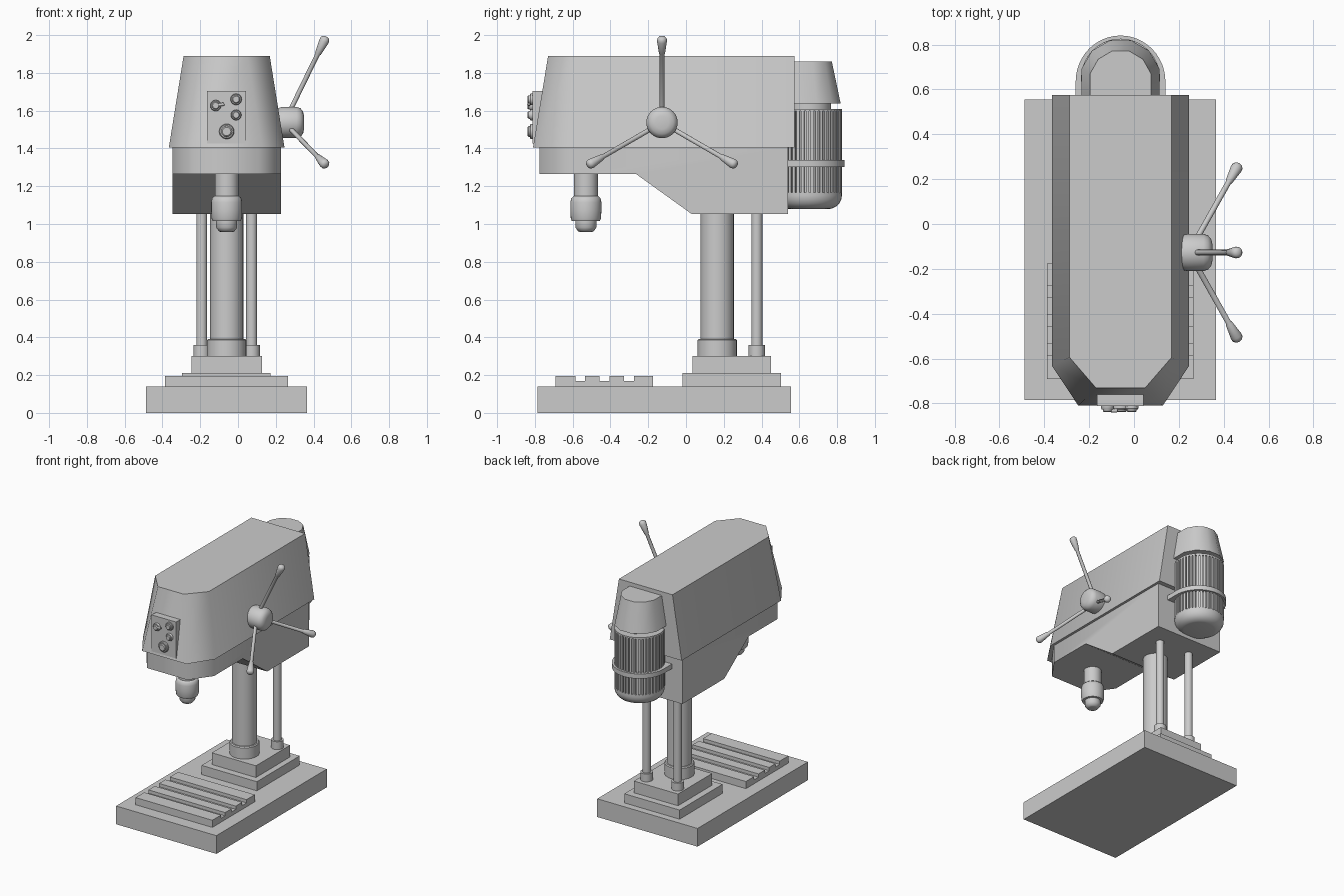
import bpy, bmesh
from math import sin, cos, pi, radians
from mathutils import Matrix, Vector

if "Cube" in bpy.data.objects:
    bpy.data.objects.remove(bpy.data.objects["Cube"])

CX = -0.06  # centre line of the machine


def finish(name, bm, angle=None):
    bmesh.ops.recalc_face_normals(bm, faces=bm.faces)
    me = bpy.data.meshes.new(name)
    bm.to_mesh(me)
    bm.free()
    ob = bpy.data.objects.new(name, me)
    bpy.context.collection.objects.link(ob)
    if angle:
        bpy.ops.object.select_all(action='DESELECT')
        ob.select_set(True)
        bpy.context.view_layer.objects.active = ob
        bpy.ops.object.shade_smooth_by_angle(angle=radians(angle))
    return ob


def loft(name, rings, angle=None):
    """Closed solid through rings of 3D points."""
    bm = bmesh.new()
    vs = [[bm.verts.new(p) for p in r] for r in rings]
    n = len(vs[0])
    for a, b in zip(vs, vs[1:]):
        for i in range(n):
            j = (i + 1) % n
            bm.faces.new((a[i], a[j], b[j], b[i]))
    bm.faces.new(vs[0])
    bm.faces.new(vs[-1])
    return finish(name, bm, angle)


def box(name, x0, x1, y0, y1, z0, z1):
    sq = [(x0, y0), (x1, y0), (x1, y1), (x0, y1)]
    return loft(name, [[(x, y, z) for x, y in sq] for z in (z0, z1)])


def lathe(name, prof, mat, seg=32, angle=35):
    """Revolve (radius, height) pairs about the local z of mat."""
    rings = [[mat @ Vector((r * cos(2 * pi * i / seg), r * sin(2 * pi * i / seg), h))
              for i in range(seg)] for r, h in prof]
    return loft(name, rings, angle)


def at(x, y, z=0.0):
    return Matrix.Translation((x, y, z))


def u_shape(half, back, cy, depth, z, angles):
    """Plan outline: straight sides from the body, rounded rear end."""
    pts = [(CX + half, back)]
    pts += [(CX + half * cos(a) / max(cos(angles[0]), 0.1), cy + depth * sin(a)) for a in angles]
    pts += [(CX - half, back)]
    return [(x, y, z) for x, y in pts]


# Base plate and slotted table
box("base_plate", -0.487, 0.366, -0.785, 0.555, 0, 0.14)
teeth = [(-0.69, 0.195), (-0.585, 0.195), (-0.585, 0.17), (-0.535, 0.17), (-0.535, 0.195),
         (-0.458, 0.195), (-0.458, 0.17), (-0.405, 0.17), (-0.405, 0.195),
         (-0.328, 0.195), (-0.328, 0.17), (-0.275, 0.17), (-0.275, 0.195),
         (-0.175, 0.195), (-0.175, 0.13), (-0.69, 0.13)]
loft("slotted_table", [[(x, y, z) for y, z in teeth] for x in (-0.387, 0.265)])

# Column foot, column and rear rods
box("foot_lower", -0.297, 0.173, -0.018, 0.502, 0.135, 0.21)
box("foot_upper", -0.247, 0.128, 0.035, 0.45, 0.205, 0.30)
lathe("column", [(0.104, 0.29), (0.104, 0.385), (0.098, 0.392), (0.088, 0.392), (0.088, 1.1)],
      at(CX, 0.165))
for side, name in ((-1, "left"), (1, "right")):
    lathe(name + "_rod", [(0.044, 0.29), (0.044, 0.36), (0.029, 0.36), (0.029, 1.1)],
          at(CX + side * 0.132, 0.375), 24)

# Lower housing: side profile extruded, front corners cut off
prof = [(-0.775, 1.41), (-0.775, 1.265), (-0.265, 1.265), (0.03, 1.053), (0.54, 1.053), (0.54, 1.41)]
bm = bmesh.new()
f = bm.faces.new([bm.verts.new((CX - 0.287, y, z)) for y, z in prof])
ext = bmesh.ops.extrude_face_region(bm, geom=[f])
bmesh.ops.translate(bm, vec=(0.574, 0, 0),
                    verts=[g for g in ext["geom"] if isinstance(g, bmesh.types.BMVert)])
for s in (-1, 1):
    cut = bmesh.ops.bisect_plane(bm, geom=bm.verts[:] + bm.edges[:] + bm.faces[:],
                                 plane_co=(CX + s * 0.287, -0.615, 0),
                                 plane_no=Vector((s * 0.16, -0.115, 0)).normalized(),
                                 clear_outer=True)
    bmesh.ops.contextual_create(bm, geom=[e for e in cut["geom_cut"] if isinstance(e, bmesh.types.BMEdge)])
lower = finish("lower_housing", bm, 60)
for p in lower.data.polygons:
    if abs(p.normal.z) > 0.3:
        p.use_smooth = False


# Upper hood, tapering upwards
def hood(w, wf, yc, yf, z):
    return [(CX + x, y, z) for x, y in
            ((-w, 0.575), (-w, yc), (-wf, yf), (wf, yf), (w, yc), (w, 0.575))]


loft("upper_hood", [hood(0.306, 0.188, -0.632, -0.81, 1.405),
                    hood(0.228, 0.11, -0.594, -0.73, 1.89)], 60)

# Spindle and chuck
lathe("spindle", [(0.063, 1.14), (0.063, 1.3)], at(CX, -0.53))
lathe("chuck", [(0.025, 0.957), (0.04, 0.96), (0.056, 0.982), (0.056, 1.015), (0.074, 1.015),
                (0.08, 1.03), (0.082, 1.07), (0.082, 1.115), (0.077, 1.137), (0.066, 1.147)],
      at(CX, -0.53), angle=50)

# Motor: finned body, rounded lower cap, neck, mounting strap, top shroud
MY = 0.65
fins = 44
fin_pts = []
for i in range(fins):
    for t, r in ((0, 0.162), (0.4, 0.162), (0.4, 0.176), (1, 0.176)):
        a = 2 * pi * (i + t) / fins
        fin_pts.append((CX + r * cos(a), MY + r * sin(a)))
loft("motor_fins", [[(x, y, z) for x, y in fin_pts] for z in (1.165, 1.603)])
lathe("motor_lower_cap", [(0.11, 1.08)] +
      [(0.105 + 0.07 * sin(a), 1.15 - 0.07 * cos(a)) for a in (0.25, 0.6, 0.95, 1.3, pi / 2)] +
      [(0.175, 1.168)], at(CX, MY), 40, 45)
lathe("motor_upper_rim", [(0.176, 1.597), (0.176, 1.61)], at(CX, MY), 40)
lathe("motor_neck", [(0.118, 1.6), (0.118, 1.66)], at(CX, MY))
arc = [pi * i / 24 for i in range(25)]
loft("motor_strap", [u_shape(0.2, 0.5, 0.635, 0.205, z, arc) for z in (1.302, 1.338)], 35)
facets = [radians(a) for a in (15, 45, 75, 105, 135, 165)]
loft("motor_shroud", [u_shape(0.174, 0.55, 0.645, 0.18, 1.637, facets),
                      u_shape(0.136, 0.55, 0.632, 0.145, 1.86, facets)], 35)

# Feed handle: hub and three spokes with knobs
hub = Vector((0, -0.127, 1.537))
to_x = Matrix.Rotation(pi / 2, 4, 'Y')
lathe("handle_hub", [(0.07, 0.19), (0.08, 0.225), (0.083, 0.24), (0.083, 0.31), (0.076, 0.33),
                     (0.06, 0.344), (0.035, 0.35)], at(*hub) @ to_x, 32, 45)
for i in range(3):
    a = radians(90 + 120 * i)
    out = Vector((0, cos(a), sin(a)))
    start = hub + Vector((0.25, 0, 0)) + out * 0.01
    end = hub + Vector((0.467, 0, 0)) + out * 0.455
    d = end - start
    L = d.length
    m = at(*start) @ d.to_track_quat('Z', 'Y').to_matrix().to_4x4()
    lathe(f"handle_spoke_{i + 1}",
          [(0.0125, 0), (0.0125, L - 0.105), (0.016, L - 0.1), (0.026, L - 0.028),
           (0.025, L - 0.014), (0.018, L - 0.004), (0.007, L)], m, 16, 50)

# Control panel with buttons and a toggle switch
box("control_panel", -0.165, 0.042, -0.812, -0.74, 1.425, 1.705)
to_front = Matrix.Rotation(pi / 2, 4, 'X')
for name, x, z, r in (("upper_button", -0.01, 1.66, 0.03), ("middle_button", -0.01, 1.577, 0.028),
                      ("lower_button", -0.06, 1.49, 0.04), ("toggle_mount", -0.118, 1.627, 0.029)):
    lathe(name, [(r, 0), (r, 0.012), (r * 0.88, 0.017), (r * 0.72, 0.017), (r * 0.7, 0.024),
                 (r * 0.55, 0.029)], at(x, -0.81, z) @ to_front, 24)
lathe("toggle_lever", [(0.006, 0), (0.009, 0.04), (0.006, 0.046)],
      at(-0.118, -0.832, 1.627) @ Matrix.Rotation(radians(80), 4, 'Y'), 12)
